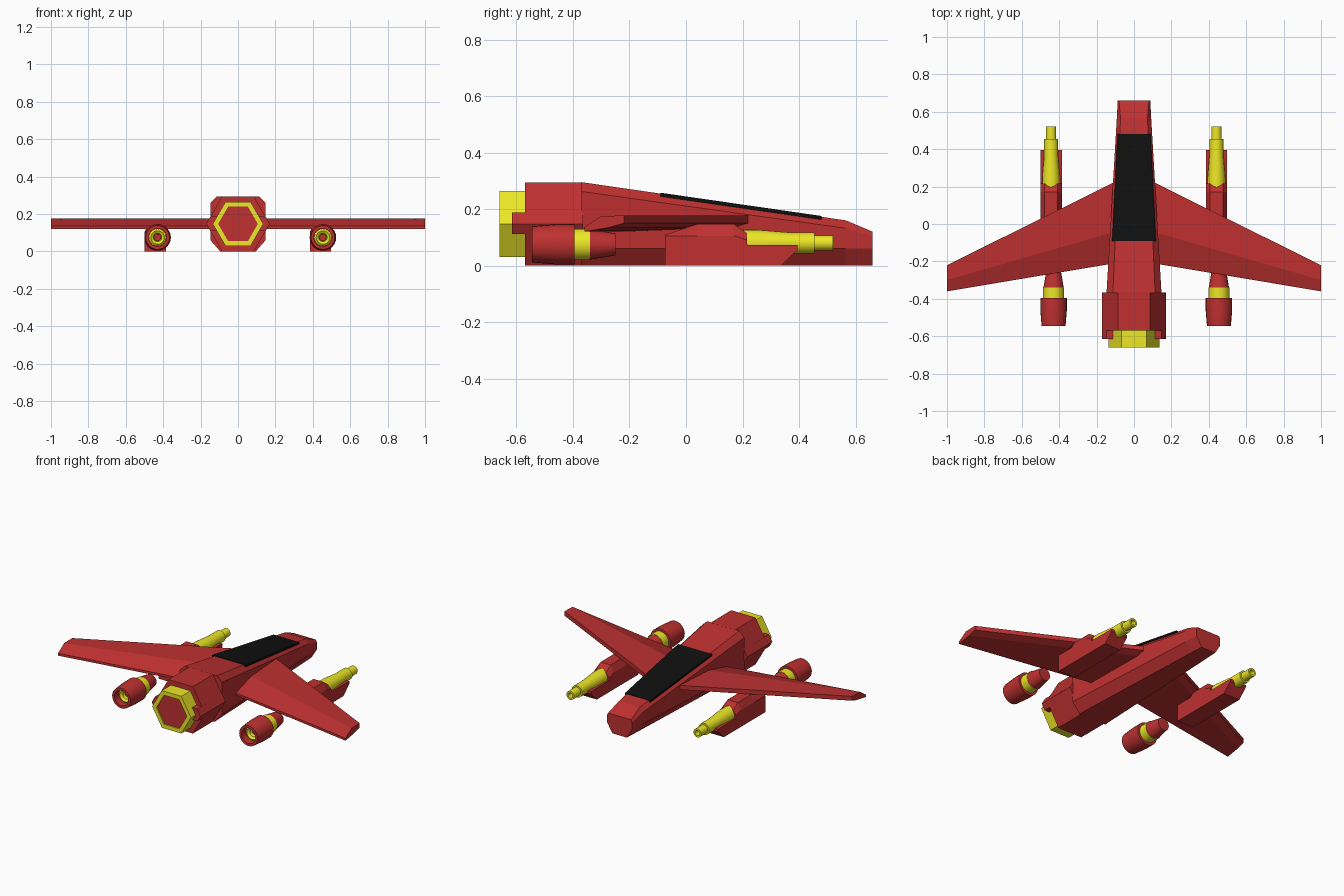
import bpy, bmesh, math

if "Cube" in bpy.data.objects:
    bpy.data.objects.remove(bpy.data.objects["Cube"])

def material(name, rgb):
    m = bpy.data.materials.new(name)
    m.diffuse_color = (*rgb, 1)
    m.use_nodes = True
    m.node_tree.nodes["Principled BSDF"].inputs["Base Color"].default_value = m.diffuse_color
    return m

RED = material("red", (0.52, 0.03, 0.03))
YELLOW = material("yellow", (0.85, 0.8, 0.02))
BLACK = material("black", (0.005, 0.005, 0.005))

def loft(name, rings, mat, cap=True):
    """Skin a list of closed rings that share one point count."""
    bm = bmesh.new()
    vs = [[bm.verts.new(p) for p in r] for r in rings]
    n = len(vs[0])
    for a, b in zip(vs, vs[1:]):
        for i in range(n):
            j = (i + 1) % n
            bm.faces.new((a[i], a[j], b[j], b[i]))
    if cap:
        bm.faces.new(vs[0])
        bm.faces.new(vs[-1])
    bmesh.ops.recalc_face_normals(bm, faces=bm.faces)
    me = bpy.data.meshes.new(name)
    bm.to_mesh(me)
    bm.free()
    me.materials.append(mat)
    ob = bpy.data.objects.new(name, me)
    bpy.context.collection.objects.link(ob)
    return ob

def lathe(name, cx, cz, profile, mat, sides=24, smooth=True):
    """Revolve (radius, y) points about a line along y, capping the ends."""
    rings = [[(cx + r * math.cos(2 * math.pi * i / sides), y,
               cz + r * math.sin(2 * math.pi * i / sides)) for i in range(sides)]
             for r, y in profile]
    ob = loft(name, rings, mat)
    if smooth:
        bpy.ops.object.select_all(action='DESELECT')
        ob.select_set(True)
        bpy.context.view_layer.objects.active = ob
        bpy.ops.object.shade_smooth_by_angle(angle=math.radians(35))
    return ob

# Fuselage: eight-sided sections tapering to the nose
def section(y, b, w, t, zl, zu, zt):
    half = [(b, 0), (w, zl), (w, zu), (t, zt)]
    return [(x, y, z) for x, z in half] + [(-x, y, z) for x, z in reversed(half)]

loft("fuselage", [section(-0.37, 0.095, 0.147, 0.113, 0.06, 0.262, 0.295),
                  section(0.565, 0.055, 0.092, 0.072, 0.06, 0.132, 0.16),
                  section(0.66, 0.05, 0.087, 0.08, 0.06, 0.105, 0.12)], RED)

# Canopy: thin dark plate on the sloping top
def canopy_ring(y, w):
    z = 0.295 - 0.1444 * (y + 0.37) + 0.003
    return [(-w, y, z - 0.013), (w, y, z - 0.013), (w, y, z), (-w, y, z)]

loft("canopy", [canopy_ring(-0.09, 0.117), canopy_ring(0.48, 0.088)], BLACK)

# Main engine: hexagonal housing, nozzle rim and inset plate
HZ = 0.1475
lathe("engine_housing", 0, HZ, [(0.17, -0.57), (0.17, -0.365)], RED, 6, False)
lathe("nozzle_rim", 0, HZ, [(0.106, -0.645), (0.106, -0.66), (0.135, -0.66),
                            (0.135, -0.56)], YELLOW, 6, False)
lathe("nozzle_plate", 0, HZ, [(0.106, -0.652), (0.106, -0.58)], RED, 6, False)

for s, side in ((-1, "left"), (1, "right")):
    # Corner tab on the housing
    tab = [(0.11, 0.112), (0.149, 0.112), (0.17, HZ), (0.147, 0.188), (0.11, 0.188)]
    loft(side + "_housing_tab", [[(s * x, y, z) for x, z in tab]
                                 for y in (-0.615, -0.45)], RED)

    # Swept wing: blunt leading edge, ridge, thin trailing edge
    def wing_ring(x, lead, ridge, trail):
        pts = [(lead, 0.177), (lead, 0.15), (lead - 0.05, 0.135), (trail, 0.12),
               (trail, 0.135), (ridge, 0.175)]
        return [(s * x, y, z) for y, z in pts]

    loft(side + "_wing", [wing_ring(0.08, 0.236, -0.035, -0.206),
                          wing_ring(1.0, -0.22, -0.30, -0.36)], RED)

# Underwing engines and guns
for cx, side in ((-0.443, "left"), (0.441, "right")):
    ex, ez = cx + 0.013, 0.075
    # Pod shell with hollow exhaust, yellow collar and front cone
    lathe(side + "_pod_shell", ex, ez, [(0.048, -0.44), (0.048, -0.545), (0.064, -0.545),
                                        (0.071, -0.46), (0.071, -0.395)], RED)
    lathe(side + "_pod_exhaust", ex, ez, [(0.02, -0.47), (0.022, -0.50), (0.036, -0.51),
                                          (0.047, -0.50), (0.047, -0.44)], YELLOW)
    lathe(side + "_pod_core", ex, ez, [(0.018, -0.48), (0.02, -0.44)], RED)
    lathe(side + "_pod_collar", ex, ez, [(0.056, -0.40), (0.056, -0.34)], YELLOW)
    lathe(side + "_pod_cone", ex, ez, [(0.054, -0.34), (0.039, -0.25)], RED)

    # Gun mount: side profile with chamfered upper edges
    prof = [(-0.075, 0), (-0.075, 0.108), (0.04, 0.147), (0.17, 0.147),
            (0.215, 0.115), (0.217, 0.072), (0.395, 0.072), (0.395, 0.055), (0.337, 0)]
    outer = [(y, min(z, 0.105)) if z > 0.08 else (y, z) for y, z in prof]
    outer[4] = (0.216, 0.09)
    rings = [[(cx + x, y, z) for y, z in p] for x, p in
             ((-0.057, outer), (-0.035, prof), (0.035, prof), (0.057, outer))]
    loft(side + "_gun_mount", rings, RED)

    # Gun barrel with a stepped hollow muzzle
    lathe(side + "_gun_barrel", cx, 0.08, [(0.047, 0.18), (0.047, 0.25), (0.037, 0.37),
                                           (0.037, 0.455), (0.027, 0.455), (0.027, 0.52),
                                           (0.016, 0.52), (0.016, 0.47)], YELLOW)
